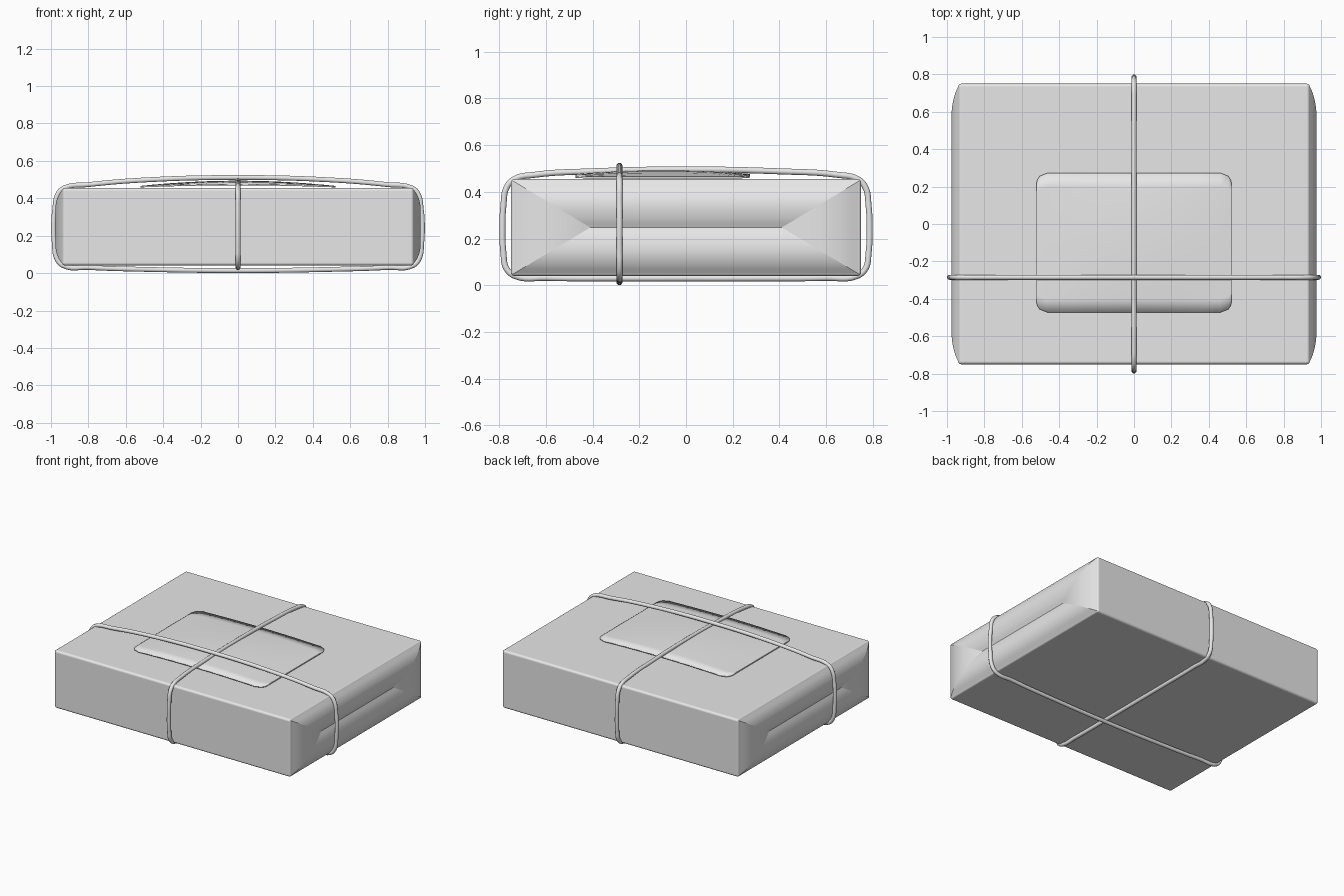
import bpy, bmesh, math

if "Cube" in bpy.data.objects:
    bpy.data.objects.remove(bpy.data.objects["Cube"])

paper = bpy.data.materials.new("light_grey")
paper.diffuse_color = (0.8, 0.8, 0.8, 1)
paper.use_nodes = True
paper.node_tree.nodes["Principled BSDF"].inputs["Base Color"].default_value = paper.diffuse_color


def add_object(name, bm):
    bmesh.ops.recalc_face_normals(bm, faces=bm.faces)
    for f in bm.faces:
        f.smooth = True
    mesh = bpy.data.meshes.new(name)
    bm.to_mesh(mesh)
    bm.free()
    obj = bpy.data.objects.new(name, mesh)
    bpy.context.collection.objects.link(obj)
    mesh.materials.append(paper)
    return obj


# wrapped box with softly rounded edges
bm = bmesh.new()
bmesh.ops.create_cube(bm, size=1)
for v in bm.verts:
    v.co = (v.co.x * 1.88, v.co.y * 1.5, v.co.z * 0.415 + 0.2475)
box = add_object("wrapped_box", bm)
bevel = box.modifiers.new("rounded_edges", "BEVEL")
bevel.width, bevel.segments, bevel.harden_normals = 0.016, 4, True

# folded paper ends: rings from the middle seam out to the box edge
ZC, H, Y_IN, Y_OUT = 0.2475, 0.2, 0.41, 0.742
LEVELS = [(0, .948), (.1, .957), (.22, .967), (.36, .973), (.5, .976),
          (.62, .974), (.75, .967), (.88, .955), (1, .937)]


def folded_end(name, side):
    bm = bmesh.new()
    rings = []
    for t, x in LEVELS:
        y, d = Y_IN + (Y_OUT - Y_IN) * t, H * t
        corners = [(-y, -d), (y, -d), (y, d), (-y, d)]
        rings.append([bm.verts.new((side * x, a, ZC + b)) for a, b in corners])
    for inner, outer in zip(rings, rings[1:]):
        for i in range(4):
            j = (i + 1) % 4
            bm.faces.new((inner[i], inner[j], outer[j], outer[i]))
    # crease the diagonal folds and the seam
    for inner, outer in zip(rings, rings[1:]):
        for a, b in zip(inner, outer):
            bm.edges.get((a, b)).smooth = False
    bmesh.ops.remove_doubles(bm, verts=bm.verts, dist=0.0005)
    for e in bm.edges:
        if all(abs(v.co.z - ZC) < 1e-4 for v in e.verts):
            e.smooth = False
    obj = add_object(name, bm)
    # open sheet: make the faces point outward
    if obj.data.polygons[0].normal.x * side < 0:
        obj.data.flip_normals()


folded_end("folded_end_right", 1)
folded_end("folded_end_left", -1)

# address label: thin rounded sheet arched up in the middle
HX, HY, CY, R = 0.522, 0.373, -0.1, 0.06
bm = bmesh.new()
xs = [-HX, -HX + .004, -HX + .018, -HX + R] + [-.35 + .1 * i for i in range(8)] \
    + [HX - R, HX - .018, HX - .004, HX]


def label_point(x, y):
    return (x, y + CY, 0.462 + 0.028 * (1 - (x / HX) ** 2) * (1 - 0.6 * (y / HY) ** 2))


rows = []
for x in xs:
    e = max(0, abs(x) - (HX - R))
    hy = HY - R + math.sqrt(max(0, R * R - e * e))
    rows.append([bm.verts.new(label_point(x, hy * (j / 5 - 1))) for j in range(11)])
for a, b in zip(rows, rows[1:]):
    for j in range(10):
        bm.faces.new((a[j], b[j], b[j + 1], a[j + 1]))
label = add_object("label", bm)
solid = label.modifiers.new("thickness", "SOLIDIFY")
solid.thickness, solid.offset = 0.008, 0


# string loops: half outline mirrored to a closed tube
def string_loop(name, half, place):
    pts = half + [(-u, z) for u, z in reversed(half) if u > 0]
    curve = bpy.data.curves.new(name, "CURVE")
    curve.dimensions = "3D"
    curve.bevel_depth, curve.bevel_resolution = 0.0135, 3
    curve.resolution_u = 6
    spline = curve.splines.new("BEZIER")
    spline.bezier_points.add(len(pts) - 1)
    for p, (u, z) in zip(spline.bezier_points, pts):
        p.co = place(u, z)
        p.handle_left_type = p.handle_right_type = "AUTO"
    spline.use_cyclic_u = True
    curve.materials.append(paper)
    obj = bpy.data.objects.new(name, curve)
    bpy.context.collection.objects.link(obj)
    bpy.ops.object.select_all(action="DESELECT")
    obj.select_set(True)
    bpy.context.view_layer.objects.active = obj
    bpy.ops.object.convert(target="MESH")
    bpy.ops.object.shade_smooth()


string_loop("string_lengthwise",
            [(0, .511), (.5, .498), (.8, .473), (.93, .455), (.962, .425), (.98, .34),
             (.986, .25), (.982, .16), (.97, .08), (.935, .04), (.8, .03), (.5, .02), (0, .0135)],
            lambda u, z: (u, -0.285, z))
string_loop("string_crosswise",
            [(0, .496), (.4, .488), (.65, .473), (.735, .455), (.768, .42), (.782, .34),
             (.786, .25), (.782, .14), (.768, .07), (.73, .039), (.6, .032), (.3, .03), (0, .03)],
            lambda u, z: (0, u, z))
